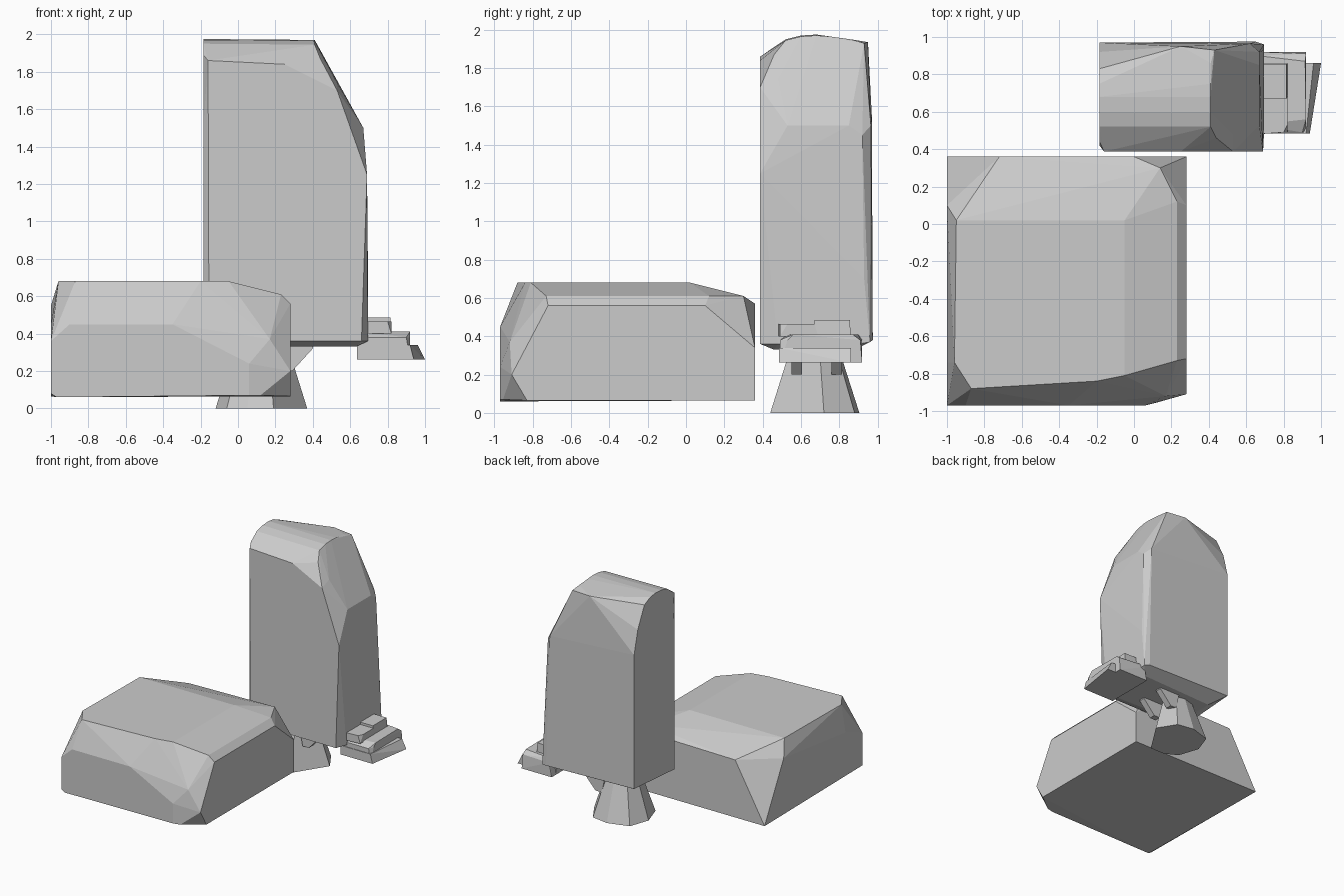
import bpy, bmesh, math


def hull(name, points):
    """Faceted convex stone from its corner points."""
    bm = bmesh.new()
    for p in points:
        bm.verts.new(p)
    res = bmesh.ops.convex_hull(bm, input=bm.verts)
    junk = {g for g in res["geom_interior"] + res["geom_unused"]
            if isinstance(g, bmesh.types.BMVert)}
    bmesh.ops.delete(bm, geom=list(junk), context='VERTS')
    bmesh.ops.dissolve_limit(bm, angle_limit=math.radians(2),
                             verts=bm.verts, edges=bm.edges)
    bmesh.ops.recalc_face_normals(bm, faces=bm.faces)
    me = bpy.data.meshes.new(name)
    bm.to_mesh(me)
    bm.free()
    ob = bpy.data.objects.new(name, me)
    bpy.context.collection.objects.link(ob)
    return ob


def at_x(x, yz):
    return [(x, y, z) for y, z in yz]


def at_y(y, xz):
    return [(x, y, z) for x, z in xz]


def at_z(z, xy):
    return [(x, y, z) for x, y in xy]


# Wide low boulder: top, front, right, back and left outlines
boulder = at_z(.68, [(-.95, .02), (-.05, .02), (-.05, -.81), (-.2, -.84), (-.87, -.88), (-.96, -.74)])
boulder += at_y(-.97, [(-.97, .06), (-1, .08), (-1, .36), (-.9, .45), (-.35, .45), (-.22, .35),
                       (.06, .24), (.06, .07)])
boulder += at_x(.28, [(-.72, .56), (-.83, .36), (-.91, .2), (-.83, .065), (.36, .065),
                      (.36, .34), (.10, .56)])
boulder += at_y(.36, [(-1, .065), (-.72, .56), (0, .57)])
boulder += at_x(-1, [(-.74, .45), (.1, .55)])
boulder += [(.23, -.73, .61), (.23, .12, .61), (.14, .30, .61), (.17, -.92, .37), (.12, -.955, .07)]
hull("low_boulder", boulder)

# Tall standing slab: rounded left end, sloped right end, bevelled foot
slab = at_x(-.185, [(.42, .36), (.42, 1.5), (.44, 1.89), (.52, 1.95), (.6, 1.97), (.68, 1.975),
                    (.75, 1.965), (.83, 1.93), (.92, 1.75), (.97, 1.55), (.97, .4)])
slab += at_x(.41, [(.52, 1.945), (.6, 1.965), (.68, 1.97), (.75, 1.965), (.86, 1.95)])
slab += at_y(.387, [(-.155, .36), (-.155, 1.5), (-.16, 1.86), (.25, 1.84), (.53, 1.70),
                    (.69, 1.25), (.66, .36)])
slab += at_x(.67, [(.53, 1.5), (.85, 1.5), (.92, 1.45)])
slab += at_x(.695, [(.48, .36), (.9, .36), (.96, .37), (.93, .7)])
slab += [(.25, .95, 1.935), (.43, .93, 1.93), (.44, .46, 1.87), (.53, .48, 1.74),
         (.53, .88, 1.74), (.62, .965, 1.5), (.65, .975, .38)]
slab += at_z(.33, [(-.08, .48), (-.08, .85), (.63, .46), (.63, .88)])
hull("standing_slab", slab)

# Flared pedestal under the slab
base = [(.19, .44), (.37, .72), (.27, .88), (.12, .905), (-.06, .85), (-.12, .68), (-.06, .5), (.05, .44)]
top = [(.13 + (x - .13) * .55, .67 + (y - .67) * .53) for x, y in base]
hull("pedestal", at_z(0, base) + at_z(.345, top))

# Small wedge brackets beside the pedestal
for i, y in enumerate((.55, .76)):
    hull(f"bracket_{i + 1}", [(x, y + d, z) for d in (0, .055)
                              for x, z in ((.23, .2), (.29, .2), (.29, .32), (.40, .32), (.40, .345), (.2, .345))])

# Stepped rock cluster on the right
hull("step_lower", at_z(.262, [(.635, .485), (.94, .485), (1, .86), (.635, .86)])
     + at_z(.34, [(.635, .485), (.92, .485), (.96, .86), (.635, .86)]))
hull("step_middle", at_z(.262, [(.635, .49), (.92, .49), (.92, .92), (.635, .92)])
     + at_z(.38, [(.66, .49), (.9, .49), (.92, .53), (.92, .91), (.66, .92)])
     + at_z(.41, [(.66, .53), (.92, .56), (.915, .87), (.66, .9)]))
hull("step_upper_front", at_z(.4, [(.66, .48), (.82, .49), (.82, .69), (.66, .69)])
     + at_z(.465, [(.66, .48), (.80, .49), (.82, .53), (.82, .67), (.66, .67)]))
hull("step_upper_back", at_z(.4, [(.66, .67), (.82, .67), (.82, .86), (.66, .86)])
     + at_z(.485, [(.66, .67), (.815, .67), (.815, .855), (.66, .855)]))
